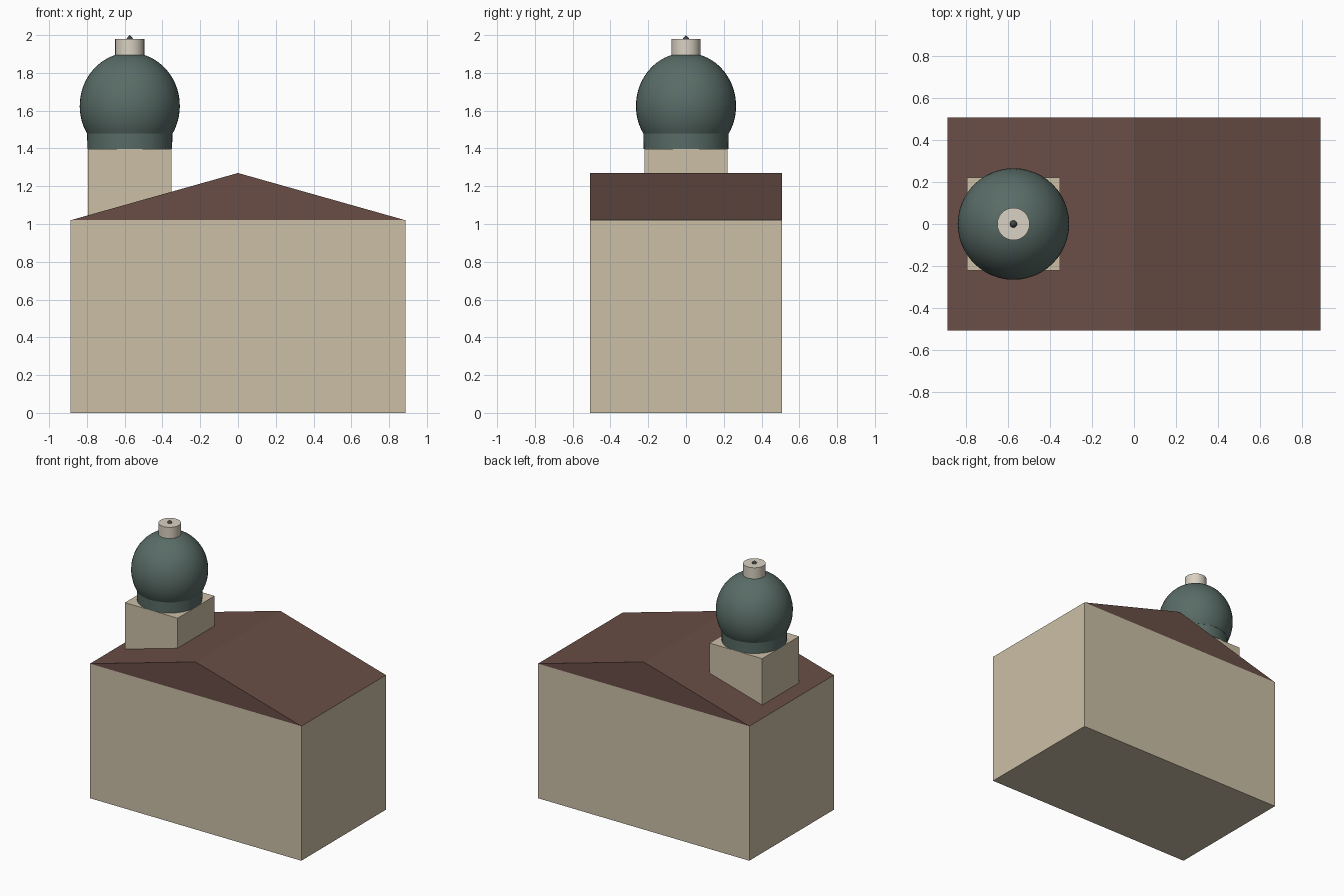
import bpy, bmesh, math

if "Cube" in bpy.data.objects:
    bpy.data.objects.remove(bpy.data.objects["Cube"])

TX = -0.573  # tower axis


def material(name, rgb):
    m = bpy.data.materials.new(name)
    m.diffuse_color = (*rgb, 1)
    m.use_nodes = True
    m.node_tree.nodes["Principled BSDF"].inputs["Base Color"].default_value = m.diffuse_color
    return m


stone = material("sandstone", (0.60, 0.52, 0.38))
tile = material("roof_tile", (0.14, 0.075, 0.06))
copper = material("dome_metal", (0.10, 0.15, 0.135))
pale = material("pale_stone", (0.70, 0.64, 0.54))
dark = material("dark_metal", (0.05, 0.06, 0.06))


def make(name, bm, mat, smooth=False):
    bmesh.ops.recalc_face_normals(bm, faces=bm.faces)
    me = bpy.data.meshes.new(name)
    bm.to_mesh(me)
    bm.free()
    me.materials.append(mat)
    ob = bpy.data.objects.new(name, me)
    bpy.context.collection.objects.link(ob)
    if smooth:
        bpy.ops.object.select_all(action='DESELECT')
        ob.select_set(True)
        bpy.context.view_layer.objects.active = ob
        bpy.ops.object.shade_smooth_by_angle(angle=math.radians(35))
    return ob


def prism(name, outline, half_depth, mat):
    """Extrude an x-z outline along y."""
    bm = bmesh.new()
    face = bm.faces.new([bm.verts.new((x, -half_depth, z)) for x, z in outline])
    new = bmesh.ops.extrude_face_region(bm, geom=[face])["geom"]
    bmesh.ops.translate(bm, vec=(0, 2 * half_depth, 0),
                        verts=[v for v in new if isinstance(v, bmesh.types.BMVert)])
    return make(name, bm, mat)


def box(name, x0, x1, half_depth, z0, z1, mat):
    return prism(name, [(x0, z0), (x1, z0), (x1, z1), (x0, z1)], half_depth, mat)


def lathe(name, profile, mat, steps=48):
    """Revolve an r-z profile about the tower axis."""
    bm = bmesh.new()
    vs = [bm.verts.new((TX + r, 0, z)) for r, z in profile]
    es = [bm.edges.new(p) for p in zip(vs, vs[1:])]
    bmesh.ops.spin(bm, geom=vs + es, cent=(TX, 0, 0), axis=(0, 0, 1),
                   angle=2 * math.pi, steps=steps)
    bmesh.ops.remove_doubles(bm, verts=bm.verts, dist=1e-5)
    return make(name, bm, mat, smooth=True)


# Main hall and gabled roof
box("hall_walls", -0.886, 0.886, 0.507, 0, 1.02, stone)
prism("gable_roof", [(-0.886, 1.02), (0.886, 1.02), (0, 1.27)], 0.507, tile)

# Square tower base standing on the roof
box("tower_base", TX - 0.221, TX + 0.221, 0.221, 1.02, 1.398, stone)

# Round collar and bulbous dome
lathe("dome_collar", [(0, 1.398), (0.224, 1.398), (0.226, 1.48), (0, 1.48)], copper)
a0 = math.radians(-31)
n = 24
dome = [(0.265 * math.cos(a), 1.625 + 0.282 * math.sin(a))
        for a in (a0 + (math.pi / 2 - a0) * i / n for i in range(n))]
lathe("dome", [(0, dome[0][1])] + dome + [(0, 1.907)], copper)

# Cap and pointed finial
lathe("dome_cap", [(0, 1.89), (0.077, 1.89), (0.077, 1.979), (0, 1.979)], pale)
lathe("finial", [(0, 1.97), (0.015, 1.972), (0.017, 1.98), (0.012, 1.988), (0, 2.0)], dark, 16)
